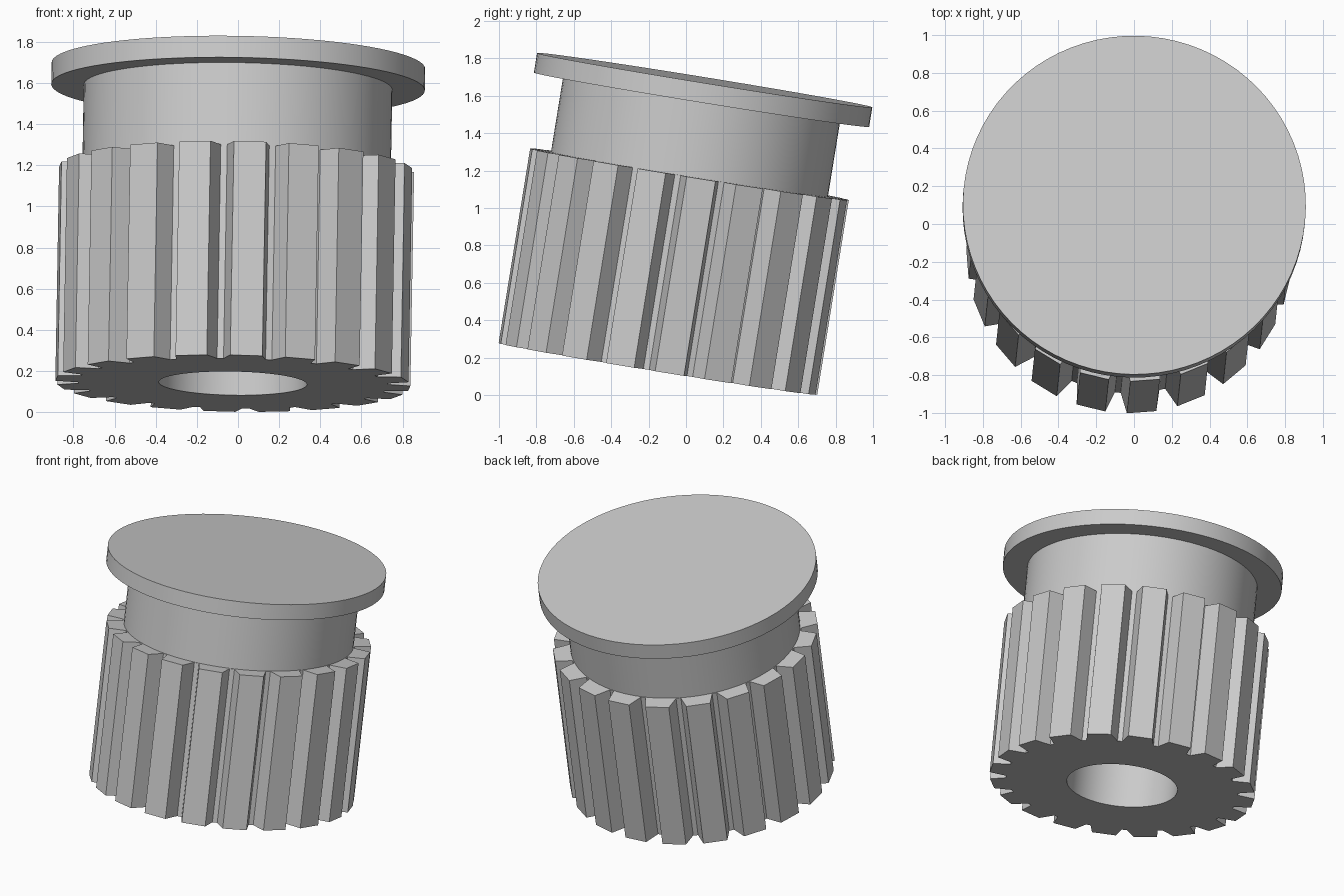
import bpy, bmesh
from math import radians, sin, cos, tau
from mathutils import Matrix, Euler

if "Cube" in bpy.data.objects:
    bpy.data.objects.remove(bpy.data.objects["Cube"])

# Main dimensions, measured along the tilted axis
TEETH, SEGMENTS = 20, 80
TIP_R, ROOT_R, HUB_R, FLANGE_R, BORE_R = 0.863, 0.755, 0.75, 0.908, 0.36
GEAR_TOP, HUB_TOP, FLANGE_TOP = 1.054, 1.458, 1.564
PLACE = Matrix.Translation((-0.025, -0.15, 0.14)) @ Euler(
    (radians(-9.2), radians(1), 0)).to_matrix().to_4x4()

grey = bpy.data.materials.new("light_grey")
grey.use_nodes = True
grey.diffuse_color = (0.6, 0.6, 0.6, 1)
grey.node_tree.nodes["Principled BSDF"].inputs["Base Color"].default_value = (0.6, 0.6, 0.6, 1)


def circle(radius):
    start = radians(-91)
    return [(radius * cos(start + tau * i / SEGMENTS),
             radius * sin(start + tau * i / SEGMENTS)) for i in range(SEGMENTS)]


def toothed_outline():
    points = []
    for t in range(TEETH):
        middle = radians(-85.8) + tau * t / TEETH
        for offset, radius in ((-7.8, ROOT_R), (-5.2, TIP_R), (5.2, TIP_R), (7.8, ROOT_R)):
            a = middle + radians(offset)
            points.append((radius * cos(a), radius * sin(a)))
    return points


def build(name, loops, closed):
    """Skin a stack of (outline, height) loops; join the ends or cap them."""
    bm = bmesh.new()
    rings = [[bm.verts.new((x, y, z)) for x, y in outline] for outline, z in loops]
    pairs = list(zip(rings, rings[1:]))
    if closed:
        pairs.append((rings[-1], rings[0]))
    else:
        bm.faces.new(rings[0])
        bm.faces.new(rings[-1])
    for a, b in pairs:
        for i in range(len(a)):
            j = (i + 1) % len(a)
            bm.faces.new((a[i], a[j], b[j], b[i]))
    bmesh.ops.recalc_face_normals(bm, faces=bm.faces)
    mesh = bpy.data.meshes.new(name)
    bm.to_mesh(mesh)
    bm.free()
    mesh.materials.append(grey)
    mesh.shade_smooth()
    mesh.set_sharp_from_angle(angle=radians(25))
    obj = bpy.data.objects.new(name, mesh)
    obj.matrix_world = PLACE
    bpy.context.collection.objects.link(obj)


# Toothed wheel with a central bore
teeth, bore = toothed_outline(), circle(BORE_R)
build("toothed_wheel", [(bore, 0), (teeth, 0), (teeth, GEAR_TOP), (bore, GEAR_TOP)], True)

# Plain collar above the teeth, still bored
hub = circle(HUB_R)
build("collar", [(bore, GEAR_TOP), (hub, GEAR_TOP), (hub, HUB_TOP), (bore, HUB_TOP)], True)

# Solid disc closing the top
rim = circle(FLANGE_R)
build("flange_disc", [(rim, HUB_TOP), (rim, FLANGE_TOP)], False)
